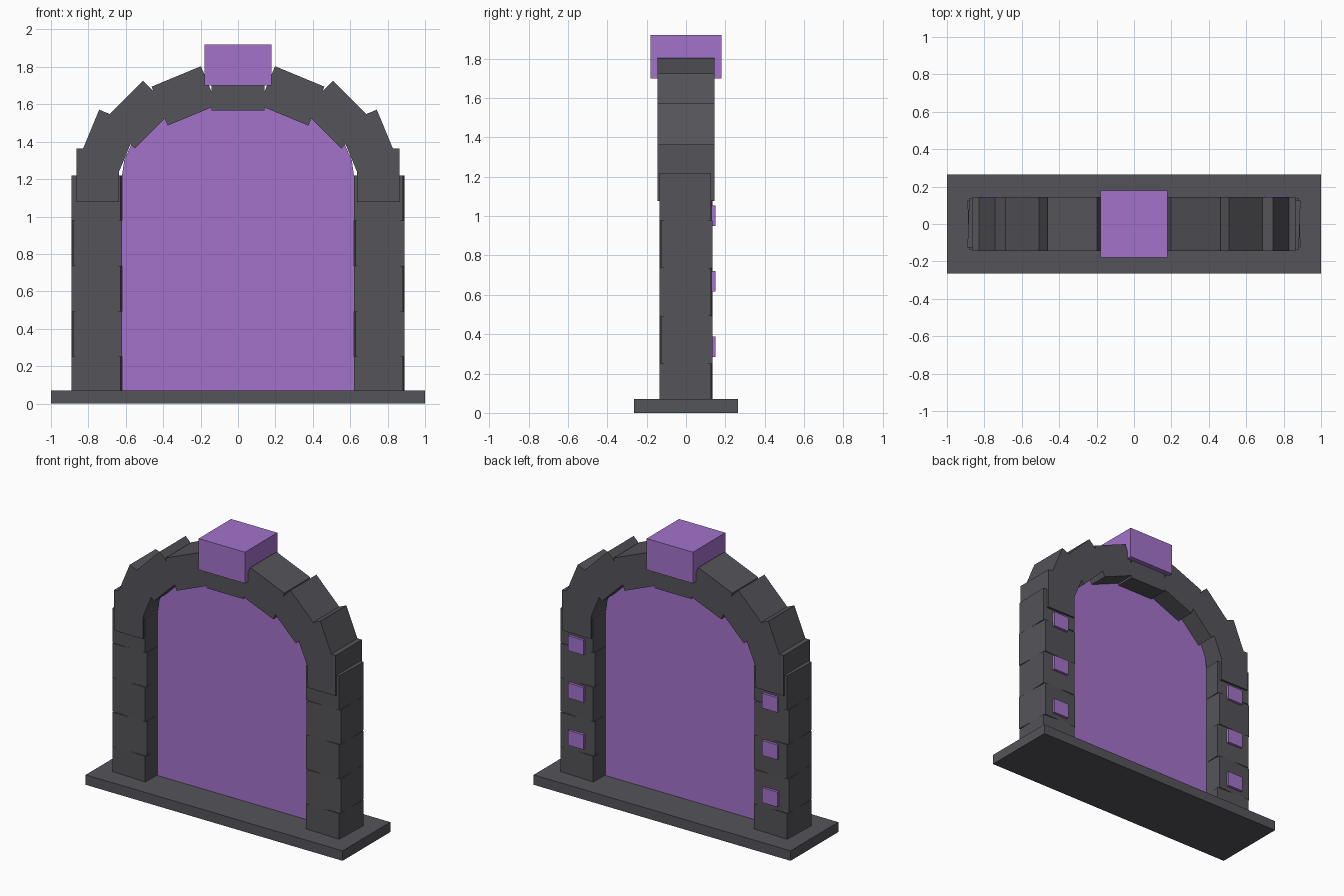
import bpy
import bmesh
import math

if "Cube" in bpy.data.objects:
    bpy.data.objects.remove(bpy.data.objects["Cube"])


def material(name, rgb):
    m = bpy.data.materials.new(name)
    m.diffuse_color = (*rgb, 1)
    m.use_nodes = True
    m.node_tree.nodes["Principled BSDF"].inputs["Base Color"].default_value = m.diffuse_color
    return m


STONE = material("dark_stone", (0.09, 0.088, 0.1))
PURPLE = material("glowing_purple", (0.37, 0.17, 0.6))


def finish(name, bm, mat):
    bmesh.ops.recalc_face_normals(bm, faces=bm.faces)
    mesh = bpy.data.meshes.new(name)
    bm.to_mesh(mesh)
    bm.free()
    mesh.materials.append(mat)
    ob = bpy.data.objects.new(name, mesh)
    bpy.context.collection.objects.link(ob)
    return ob


def box(name, centre, size, mat, rot=(0, 0, 0)):
    bm = bmesh.new()
    bmesh.ops.create_cube(bm, size=1)
    bmesh.ops.scale(bm, vec=size, verts=bm.verts)
    ob = finish(name, bm, mat)
    ob.location = centre
    ob.rotation_euler = rot
    return ob


SPRING = 1.22            # height where the arch starts
PILLAR_X = 0.755

# Base slab
box("base_slab", (0, 0, 0.035), (2, 0.53, 0.07), STONE)

# Pillars of slightly twisted blocks, with small square runes on the back
for side, label in ((-1, "left"), (1, "right")):
    for i in range(5):
        twist = math.radians(2 if i % 2 else -2)
        box(f"{label}_pillar_block", (side * PILLAR_X, 0, 0.129 + i * 0.2425),
            (0.262, 0.262, 0.2425), STONE, (0, 0, twist))
    for z in (0.337, 0.669, 1.002):
        box(f"{label}_rune", (side * PILLAR_X, 0.138, z), (0.12, 0.022, 0.105), PURPLE)

# Arch stones along a half ellipse
for i in range(9):
    a = math.radians(22.5 * i)
    box("arch_stone", (0.75 * math.cos(a), 0, SPRING + 0.46 * math.sin(a)),
        (0.225, 0.29, 0.286), STONE, (0, -a, 0))

# Keystone
box("keystone", (0, 0, 1.81), (0.36, 0.36, 0.22), PURPLE)

# Portal sheet: straight sides with an elliptical top
outline = [(-0.62, 0.06), (0.62, 0.06)]
for i in range(17):
    a = math.pi * i / 16
    outline.append((0.62 * math.cos(a), SPRING + 0.42 * math.sin(a)))
bm = bmesh.new()
face = bm.faces.new([bm.verts.new((x, -0.01, z)) for x, z in outline])
new = bmesh.ops.extrude_face_region(bm, geom=[face])["geom"]
bmesh.ops.translate(bm, vec=(0, 0.02, 0),
                    verts=[v for v in new if isinstance(v, bmesh.types.BMVert)])
finish("portal_sheet", bm, PURPLE)
